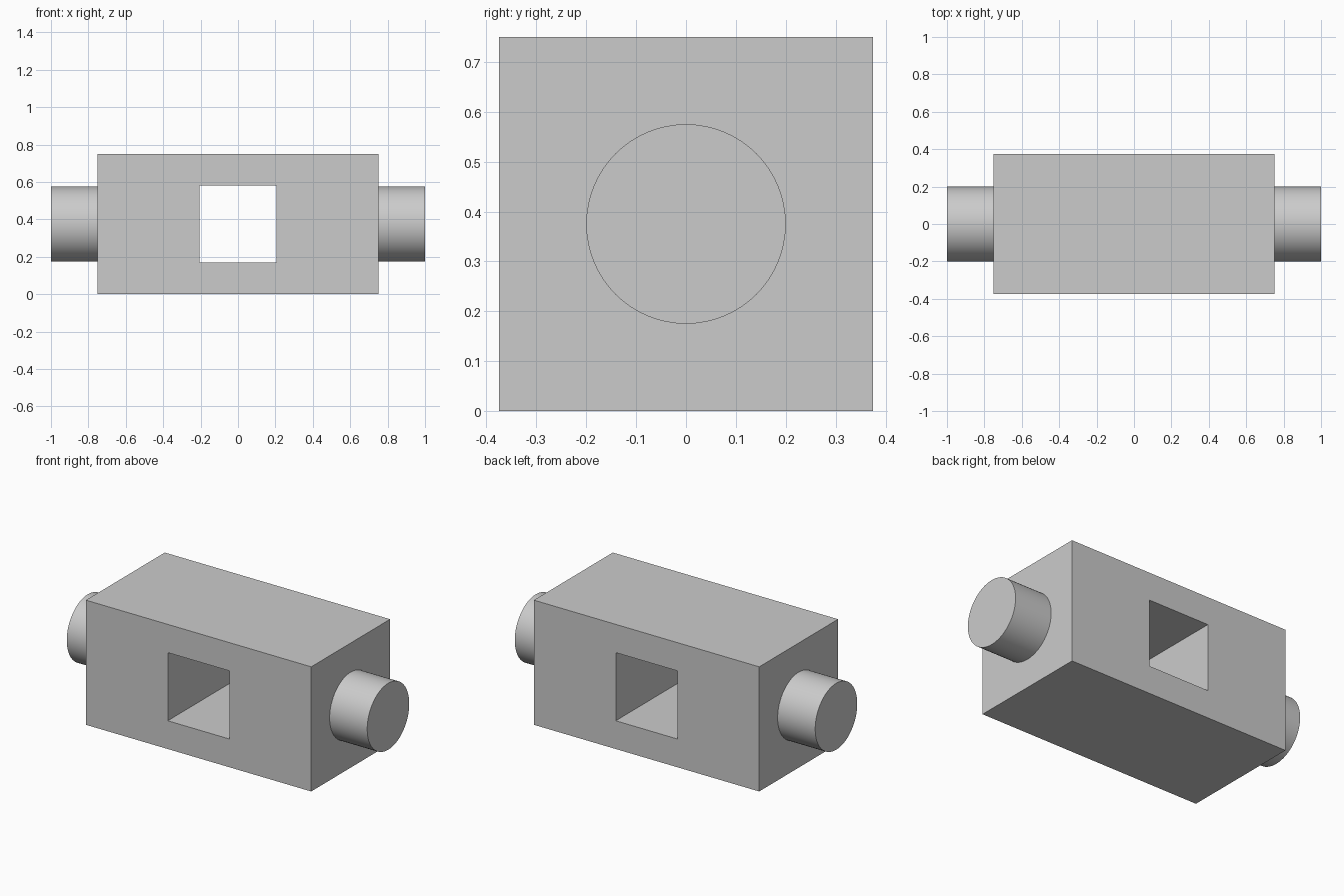
import bpy, bmesh, math
from mathutils import Vector

cube = bpy.data.objects.get("Cube")
if cube:
    bpy.data.objects.remove(cube, do_unlink=True)

LENGTH, SIDE, HOLE = 1.5, 0.75, 0.41
PIN_RADIUS, PIN_LENGTH = 0.2, 0.25
MID = SIDE / 2

grey = bpy.data.materials.new("plain grey")
grey.use_nodes = True
colour = (0.6, 0.6, 0.6, 1)
grey.diffuse_color = colour
grey.node_tree.nodes["Principled BSDF"].inputs["Base Color"].default_value = colour


def rectangle(bm, width, height):
    """Four corners of an upright rectangle on the front plane."""
    corners = ((-1, -1), (1, -1), (1, 1), (-1, 1))
    return [bm.verts.new((sx * width / 2, -MID, MID + sz * height / 2)) for sx, sz in corners]


# Block: a rectangular frame extruded from front to back around a square opening
bm = bmesh.new()
outer = rectangle(bm, LENGTH, SIDE)
inner = rectangle(bm, HOLE, HOLE)
frame = []
for i in range(4):
    j = (i + 1) % 4
    frame.append(bm.faces.new((outer[i], outer[j], inner[j], inner[i])))
back = bmesh.ops.extrude_face_region(bm, geom=frame, use_keep_orig=True)["geom"]
back_verts = [v for v in back if isinstance(v, bmesh.types.BMVert)]
bmesh.ops.translate(bm, verts=back_verts, vec=Vector((0, SIDE, 0)))
bmesh.ops.recalc_face_normals(bm, faces=bm.faces)
mesh = bpy.data.meshes.new("block")
bm.to_mesh(mesh)
bm.free()
block = bpy.data.objects.new("block", mesh)
bpy.context.collection.objects.link(block)
mesh.materials.append(grey)

# Round pins on both ends
for name, side in (("left_pin", 1), ("right_pin", -1)):
    bpy.ops.mesh.primitive_cylinder_add(
        vertices=64, radius=PIN_RADIUS, depth=PIN_LENGTH,
        location=(side * (LENGTH + PIN_LENGTH) / 2, 0, MID),
        rotation=(0, math.pi / 2, 0))
    pin = bpy.context.object
    pin.name = name
    pin.data.materials.append(grey)
    bpy.ops.object.shade_smooth_by_angle(angle=math.radians(30))
